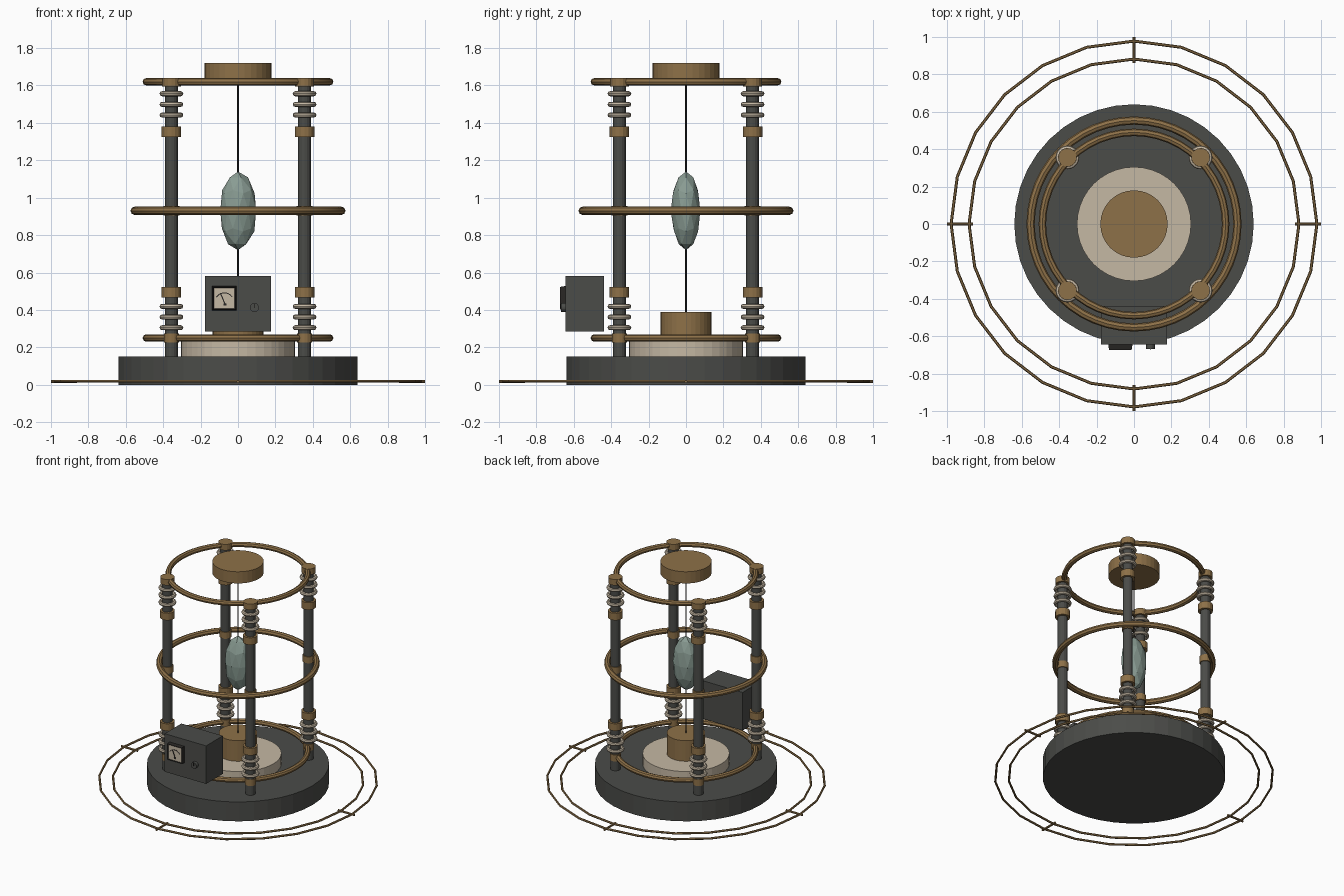
import bpy, bmesh, math, random
from mathutils import Matrix, Vector

if "Cube" in bpy.data.objects:
    bpy.data.objects.remove(bpy.data.objects["Cube"], do_unlink=True)


def material(name, rgb):
    m = bpy.data.materials.new(name)
    m.use_nodes = True
    m.diffuse_color = (*rgb, 1)
    m.node_tree.nodes["Principled BSDF"].inputs["Base Color"].default_value = (*rgb, 1)
    return m


BRASS = material("aged brass", (0.27, 0.165, 0.065))
IRON = material("dark iron", (0.07, 0.072, 0.066))
CREAM = material("cream ceramic", (0.56, 0.48, 0.37))
CRYSTAL = material("pale green crystal", (0.25, 0.33, 0.29))
BLACK = material("black metal", (0.022, 0.02, 0.018))


def finish(name, mat, smooth=False):
    ob = bpy.context.object
    ob.name = name
    ob.data.materials.append(mat)
    if smooth:
        bpy.ops.object.shade_smooth_by_angle(angle=math.radians(40))
    return ob


def cylinder(name, r, z0, z1, mat, x=0, y=0, sides=32):
    bpy.ops.mesh.primitive_cylinder_add(vertices=sides, radius=r, depth=z1 - z0,
                                        location=(x, y, (z0 + z1) / 2))
    return finish(name, mat)


def torus(name, major, minor, z, mat, x=0, y=0, around=48, tube=8):
    bpy.ops.mesh.primitive_torus_add(major_radius=major, minor_radius=minor, location=(x, y, z),
                                     major_segments=around, minor_segments=tube)
    return finish(name, mat, True)


def box(name, center, size, mat, turn=0):
    bpy.ops.mesh.primitive_cube_add(size=1, location=center, rotation=(0, turn, 0))
    bpy.context.object.scale = size
    return finish(name, mat)


# Base, pedestal and top cap
cylinder("base", 0.64, 0, 0.15, IRON, sides=40)
cylinder("insulating_plate", 0.305, 0.15, 0.23, CREAM, sides=40)
cylinder("pedestal", 0.135, 0.23, 0.39, BRASS)
cylinder("top_cap", 0.18, 1.63, 1.72, BRASS)

# Frame rings
torus("lower_ring", 0.49, 0.02, 0.25, BRASS)
torus("middle_ring", 0.553, 0.022, 0.93, BRASS)
torus("upper_ring", 0.49, 0.02, 1.62, BRASS)

# Four posts with collars and stacked insulators
for sx, side in ((-1, "right"), (1, "left")):
    for sy, end in ((-1, "front"), (1, "back")):
        tag = f"{end}_{side}"
        x, y = sx * 0.356, sy * 0.356
        cylinder(f"post_{tag}", 0.035, 0.15, 1.62, IRON, x, y, 16)
        for label, z, r, h in (("lower", 0.495, 0.052, 0.055), ("upper", 1.352, 0.052, 0.055),
                               ("middle_joint", 0.93, 0.042, 0.05), ("lower_joint", 0.25, 0.04, 0.05),
                               ("cap", 1.617, 0.05, 0.046)):
            cylinder(f"{label}_collar_{tag}", r, z - h / 2, z + h / 2, BRASS, x, y, 16)
        for label, start in (("lower", 0.305), ("upper", 1.442)):
            for i in range(3):
                torus(f"{label}_insulator_{tag}_{i + 1}", 0.05, 0.0135,
                      start + i * 0.057, CREAM, x, y, 20)

# Ground rings joined by four short spokes
for name, r in (("outer_ground_ring", 0.978), ("inner_ground_ring", 0.882)):
    torus(name, r, 0.008, 0.018, BRASS, around=24, tube=6)
for i in range(4):
    a = i * math.pi / 2
    bpy.ops.mesh.primitive_cylinder_add(vertices=8, radius=0.008, depth=0.14,
                                        location=(0.93 * math.cos(a), 0.93 * math.sin(a), 0.018),
                                        rotation=(0, math.pi / 2, a))
    finish(f"ground_spoke_{i + 1}", BRASS)

# Suspended faceted crystal on thin rods
random.seed(4)
bpy.ops.mesh.primitive_ico_sphere_add(subdivisions=2, radius=1, location=(0, 0, 0.93))
crystal = finish("crystal", CRYSTAL)
for v in crystal.data.vertices:
    k = 1 + random.uniform(-0.05, 0.03)
    v.co = Vector((v.co.x * 0.1 * k, v.co.y * 0.08 * k, v.co.z * 0.21))
cylinder("upper_rod", 0.005, 1.12, 1.64, BLACK, sides=8)
cylinder("lower_rod", 0.005, 0.38, 0.74, BLACK, sides=8)

# Instrument box
box("instrument_box", (0, -0.542, 0.433), (0.355, 0.205, 0.295), IRON)

# Meter: chamfered frame with a recessed cream dial
mx, mz = -0.073, 0.463
bm = bmesh.new()
bmesh.ops.create_cube(bm, size=1, matrix=Matrix.Diagonal((0.13, 0.03, 0.13, 1)))
bm.faces.ensure_lookup_table()
front = min(bm.faces, key=lambda f: f.calc_center_median().y)
for v in front.verts:
    v.co.x *= 0.93
    v.co.z *= 0.93
bmesh.ops.inset_region(bm, faces=[front], thickness=0.007)
bmesh.ops.translate(bm, verts=front.verts, vec=(0, 0.004, 0))
front.material_index = 1
mesh = bpy.data.meshes.new("meter")
bm.to_mesh(mesh)
bm.free()
meter = bpy.data.objects.new("meter", mesh)
meter.location = (mx, -0.658, mz)
bpy.context.collection.objects.link(meter)
mesh.materials.append(BLACK)
mesh.materials.append(CREAM)

# Dial scale and needle
for i in range(7):
    a = math.radians(-48 + i * 16)
    box(f"scale_mark_{i + 1}", (mx + 0.05 * math.sin(a), -0.67, mz - 0.022 + 0.05 * math.cos(a)),
        (0.016, 0.003, 0.005), BLACK, a)
box("needle", (mx - 0.008, -0.671, mz - 0.004), (0.006, 0.003, 0.065), BLACK, -0.4)
box("needle_pivot", (mx + 0.004, -0.671, mz - 0.034), (0.016, 0.003, 0.012), BLACK)

# Control knob with pointer
bpy.ops.mesh.primitive_cylinder_add(vertices=16, radius=0.024, depth=0.026,
                                    location=(0.088, -0.656, 0.413), rotation=(math.pi / 2, 0, 0))
finish("knob", IRON)
box("knob_pointer", (0.088, -0.67, 0.422), (0.005, 0.003, 0.022), BLACK)
